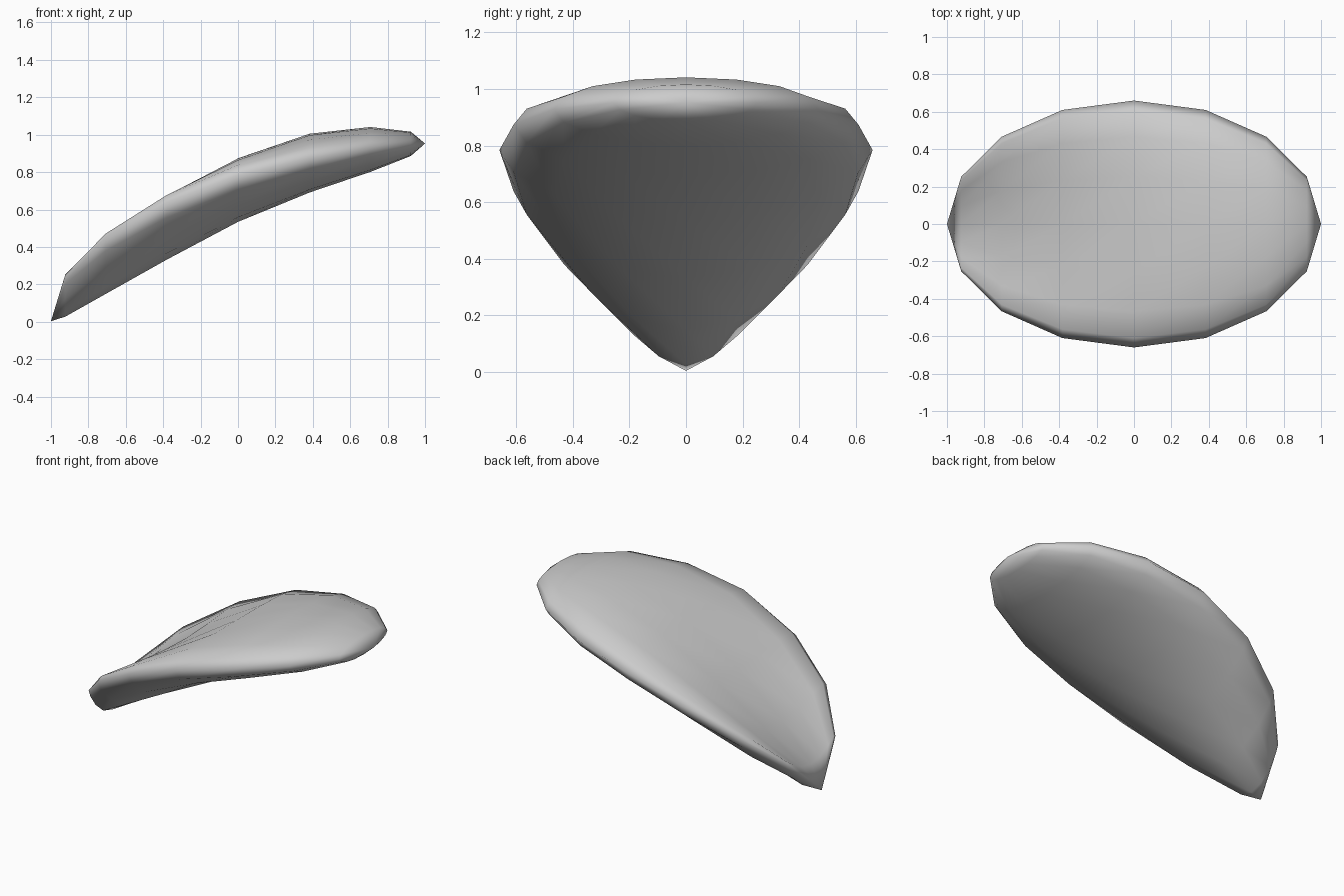
import bpy, bmesh, math

if "Cube" in bpy.data.objects:
    bpy.data.objects.remove(bpy.data.objects["Cube"])

# Stations along the length: (centre height, upward cup of the side edges)
STATIONS = [(0.953, 0.0), (0.951, 0.0), (0.921, 0.008), (0.848, 0.026),
            (0.704, 0.080), (0.488, 0.150), (0.269, 0.183), (0.092, 0.157),
            (0.003, 0.0)]
SEGMENTS = 16
HALF_WIDTH = 0.66
HALF_THICK = 0.17

# Cupped petal: thin ellipsoid with poles on the x axis, swept along a curve
bm = bmesh.new()
rings = []
for i, (centre, cup) in enumerate(STATIONS):
    theta = math.pi * i / (len(STATIONS) - 1)
    x, r = math.cos(theta), math.sin(theta)
    if i in (0, len(STATIONS) - 1):
        rings.append([bm.verts.new((x, 0, centre))])
        continue
    ring = []
    for k in range(SEGMENTS):
        phi = math.tau * k / SEGMENTS
        z = centre + HALF_THICK * r * math.sin(phi) + cup * math.cos(phi) ** 2
        ring.append(bm.verts.new((x, HALF_WIDTH * r * math.cos(phi), z)))
    rings.append(ring)

for a, b in zip(rings, rings[1:]):
    for k in range(SEGMENTS):
        n = (k + 1) % SEGMENTS
        if len(a) == 1:
            bm.faces.new((a[0], b[k], b[n]))
        elif len(b) == 1:
            bm.faces.new((a[k], b[0], a[n]))
        else:
            bm.faces.new((a[k], b[k], b[n], a[n]))

bmesh.ops.recalc_face_normals(bm, faces=bm.faces)
for f in bm.faces:
    f.smooth = True
mesh = bpy.data.meshes.new("petal")
bm.to_mesh(mesh)
bm.free()
petal = bpy.data.objects.new("petal", mesh)
bpy.context.collection.objects.link(petal)
